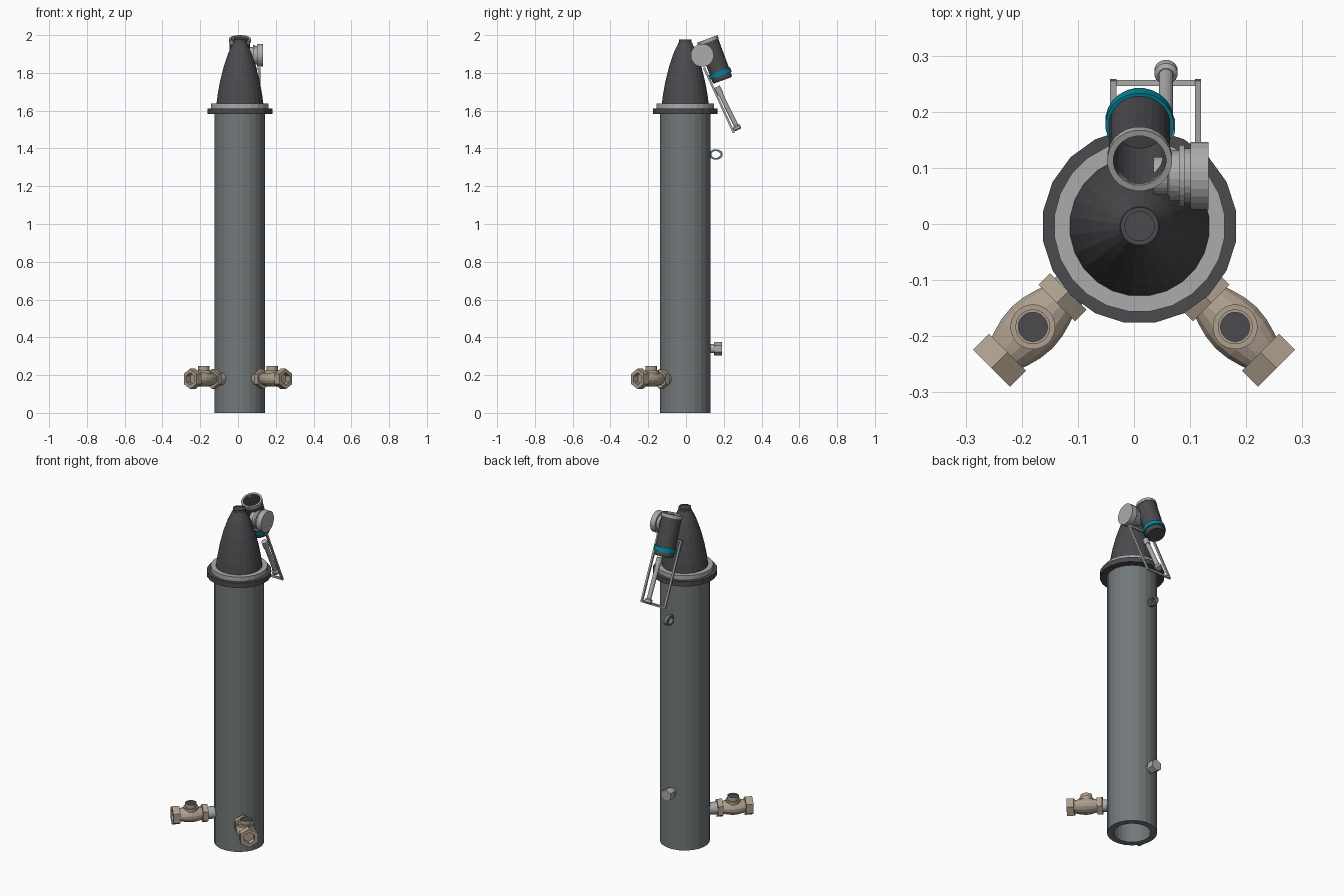
import bpy, bmesh
from math import sin, cos, pi, sqrt
from mathutils import Vector, Matrix

if "Cube" in bpy.data.objects:
    bpy.data.objects.remove(bpy.data.objects["Cube"])


def material(name, rgb):
    m = bpy.data.materials.new(name)
    m.diffuse_color = (*rgb, 1)
    m.use_nodes = True
    m.node_tree.nodes["Principled BSDF"].inputs["Base Color"].default_value = m.diffuse_color
    return m


MID = material("mid_grey", (0.17, 0.19, 0.195))
DARK = material("dark_grey", (0.07, 0.07, 0.077))
LIGHT = material("light_grey", (0.40, 0.41, 0.40))
TAN = material("tan", (0.42, 0.35, 0.27))
TEAL = material("teal", (0.0, 0.24, 0.32))


def finish(name, bm, mat):
    bmesh.ops.recalc_face_normals(bm, faces=bm.faces)
    me = bpy.data.meshes.new(name)
    bm.to_mesh(me)
    bm.free()
    ob = bpy.data.objects.new(name, me)
    bpy.context.collection.objects.link(ob)
    me.materials.append(mat)
    return ob


def lathe(name, origin, axis, profile, mat, n=24, ring=False, squash=(1, 1)):
    """Spin (radius, distance) points round an axis; ring=True closes the profile."""
    m = Matrix.Translation(origin) @ Vector(axis).to_track_quat('Z', 'Y').to_matrix().to_4x4()
    bm = bmesh.new()
    rows = []
    for r, t in profile:
        rows.append([bm.verts.new(m @ Vector((r * cos(2 * pi * (k + .5) / n) * squash[0],
                                              r * sin(2 * pi * (k + .5) / n) * squash[1], t)))
                     for k in range(n)])
    pairs = list(zip(rows, rows[1:]))
    if ring:
        pairs.append((rows[-1], rows[0]))
    else:
        bm.faces.new(rows[0])
        bm.faces.new(rows[-1])
    for a, b in pairs:
        for k in range(n):
            j = (k + 1) % n
            bm.faces.new((a[k], a[j], b[j], b[k]))
    return finish(name, bm, mat)


def rod(name, origin, axis, r, a, b, mat, n=24):
    return lathe(name, origin, axis, [(r, a), (r, b)], mat, n)


def pipe(name, origin, axis, r, hole, a, b, mat, n=24):
    return lathe(name, origin, axis, [(r, a), (r, b), (hole, b), (hole, a)], mat, n, ring=True)


CX, CY = 0.01, -0.004
BASE = (CX, CY, 0)
UP = (0, 0, 1)

# Main tube, flange and nose cone
pipe("main_tube", BASE, UP, 0.135, 0.10, 0, 1.59, MID)
pipe("flange", BASE, UP, 0.174, 0.10, 1.583, 1.612, DARK, 20)
pipe("flange_ring", BASE, UP, 0.153, 0.10, 1.612, 1.638, LIGHT)
lathe("nose_cone", BASE, UP, [(0.126, 1.63), (0.118, 1.69), (0.105, 1.76), (0.086, 1.835),
                              (0.062, 1.905), (0.035, 1.962)], DARK)
pipe("nose_lip", BASE, UP, 0.034, 0.026, 1.955, 1.977, DARK)
rod("nose_plug", BASE, UP, 0.026, 1.955, 1.974, DARK)

# Two side valves at 45 degrees
for side, s in (("left", -1), ("right", 1)):
    o = Vector((0, -0.003, 0.18))
    d = Vector((s, -1, 0)) / sqrt(2)
    rod(side + "_valve_pipe", o, d, 0.034, 0.11, 0.17, LIGHT)
    rod(side + "_inner_nut", o, d, 0.053, 0.166, 0.195, TAN, 6)
    lathe(side + "_valve_body", o, d, [(0.038, 0.19), (0.043, 0.205), (0.050, 0.23), (0.053, 0.257),
                                       (0.050, 0.285), (0.043, 0.31), (0.038, 0.325)],
          TAN, 16, squash=(1, 0.8))
    pipe(side + "_outer_nut", o, d, 0.054, 0.033, 0.319, 0.359, TAN, 6)
    rod(side + "_bore_floor", o, d, 0.034, 0.320, 0.327, TAN)
    top = o + d * 0.255
    rod(side + "_stem_base", top, UP, 0.040, 0.02, 0.045, TAN)
    pipe(side + "_stem_collar", top, UP, 0.031, 0.026, 0.04, 0.068, TAN)
    rod(side + "_stem_cap", top, UP, 0.026, 0.04, 0.064, DARK)

# Rear port and eyelet
rod("port_neck", (0, 0, 0.34), (0, 1, 0), 0.024, 0.10, 0.15, LIGHT)
rod("port_nut", (0, 0, 0.34), (0, 1, 0), 0.035, 0.147, 0.190, LIGHT, 6)
pipe("eyelet", (0, 0.158, 1.368), (1, 0, 0), 1, 0.68, -0.010, 0.010, MID, 16).name = "eyelet_blank"
bpy.data.objects.remove(bpy.data.objects["eyelet_blank"])
lathe("eyelet", (0, 0.158, 1.368), (1, 0, 0), [(1, -0.01), (1, 0.01), (0.65, 0.01), (0.65, -0.01)],
      MID, 16, ring=True, squash=(0.037, 0.028))

# Tilted barrel with bore, rim and teal band
TIP = (CX, 0.113, 1.98)
AX = (0, sin(0.355), -cos(0.355))
lathe("barrel", TIP, AX, [(0.047, 0.19), (0.047, 0.005), (0.055, 0.005), (0.055, 0.225),
                          (0.050, 0.234)], DARK)
pipe("barrel_rim", TIP, AX, 0.058, 0.047, 0, 0.018, LIGHT)
pipe("barrel_band", TIP, AX, 0.061, 0.050, 0.182, 0.208, TEAL)

# Side drum, stepped along x
lathe("side_drum", (0, 0.086, 1.893), (1, 0, 0),
      [(0.034, 0.035), (0.034, 0.06), (0.045, 0.062), (0.045, 0.080), (0.055, 0.080), (0.055, 0.090),
       (0.049, 0.090), (0.049, 0.101), (0.061, 0.101), (0.061, 0.133)], LIGHT)


def bar(name, p, q, w, mat):
    """Square bar between two points, lengthened to fill the corners."""
    p, q = Vector(p), Vector(q)
    d = q - p
    m = (Matrix.Translation((p + q) / 2) @ d.to_track_quat('Z', 'Y').to_matrix().to_4x4()
         @ Matrix.Diagonal((w, w, d.length + w, 1)))
    bm = bmesh.new()
    bmesh.ops.create_cube(bm, size=1, matrix=m)
    return finish(name, bm, mat)


# Rectangular frame hanging behind
corners = [(-0.037, 0.098, 1.822), (0.114, 0.098, 1.822), (0.114, 0.251, 1.487), (-0.037, 0.251, 1.487)]
for i, part in enumerate(("top", "right", "bottom", "left")):
    bar("frame_" + part, corners[i], corners[(i + 1) % 4], 0.011, LIGHT)

# Strut with end knobs beside the frame
lower = Vector((0.057, 0.272, 1.507))
sd = (Vector((0.057, 0.165, 1.725)) - lower).normalized()
rod("strut", lower, sd, 0.0125, 0, 0.24, LIGHT, 16)
lathe("strut_knob", lower, sd, [(0.016, -0.010), (0.021, -0.004), (0.021, 0.010), (0.014, 0.016)], LIGHT, 16)
rod("strut_upper_collar", lower, sd, 0.016, 0.20, 0.245, LIGHT, 16)
